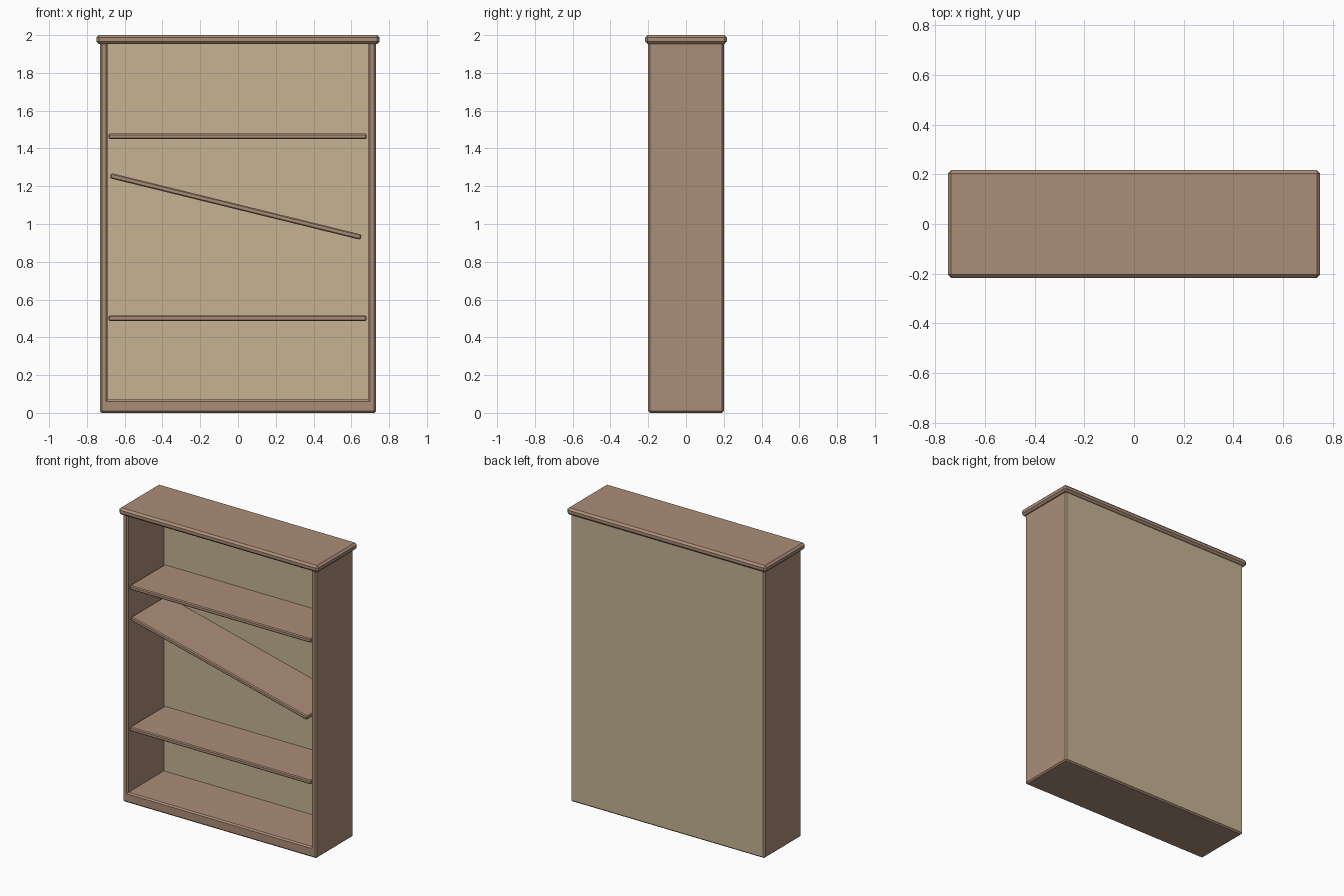
import bpy, bmesh, math
from mathutils import Matrix

if "Cube" in bpy.data.objects:
    bpy.data.objects.remove(bpy.data.objects["Cube"])


def material(name, color):
    m = bpy.data.materials.new(name)
    m.diffuse_color = (*color, 1)
    m.use_nodes = True
    m.node_tree.nodes["Principled BSDF"].inputs["Base Color"].default_value = m.diffuse_color
    return m


wood = material("brown_wood", (0.41, 0.27, 0.19))
backing = material("tan_backing", (0.56, 0.45, 0.29))


def finish(name, bm, mat):
    bmesh.ops.recalc_face_normals(bm, faces=bm.faces)
    mesh = bpy.data.meshes.new(name)
    bm.to_mesh(mesh)
    bm.free()
    mesh.materials.append(mat)
    ob = bpy.data.objects.new(name, mesh)
    bpy.context.collection.objects.link(ob)
    return ob


def board(name, size, center, mat, chamfer=0, tilt=0):
    bm = bmesh.new()
    bmesh.ops.create_cube(bm, size=1, matrix=Matrix.Diagonal((*size, 1)))
    if chamfer:
        bmesh.ops.bevel(bm, geom=bm.edges[:], offset=chamfer, segments=1,
                        affect='EDGES')
    ob = finish(name, bm, mat)
    ob.location = center
    ob.rotation_euler.y = tilt
    return ob


# Carcass: sides and base as one U profile, extruded through the depth
half = [(0.73, 1.965), (0.73, 0), (-0.73, 0), (-0.73, 1.965),
        (-0.69, 1.965), (-0.69, 0.07), (0.69, 0.07), (0.69, 1.965)]
bm = bmesh.new()
face = bm.faces.new([bm.verts.new((x, -0.2, z)) for x, z in half])
ext = bmesh.ops.extrude_face_region(bm, geom=[face], use_keep_orig=True)
new_verts = [g for g in ext["geom"] if isinstance(g, bmesh.types.BMVert)]
bmesh.ops.translate(bm, verts=new_verts, vec=(0, 0.399, 0))
bmesh.ops.recalc_face_normals(bm, faces=bm.faces)
# Chamfer outward edges, leaving the ends buried in the top board square
outer = [e for e in bm.edges if e.calc_face_angle_signed() > 0.1
         and not all(v.co.z > 1.96 for v in e.verts)]
bmesh.ops.bevel(bm, geom=outer, offset=0.009, segments=1, affect='EDGES')
finish("carcass", bm, wood)

# Overhanging top and thin back panel
board("top_board", (1.5, 0.434, 0.046), (0, 0, 1.977), wood, 0.013)
board("back_panel", (1.442, 0.01, 1.951), (0, 0.195, 0.9845), backing)

# Two level shelves and one that has slipped
shelf = (1.366, 0.38, 0.028)
for name, x, z, tilt in (("lower_shelf", -0.002, 0.501, 0),
                         ("upper_shelf", -0.002, 1.464, 0),
                         ("fallen_shelf", -0.012, 1.093, math.radians(13.8))):
    board(name, shelf, (x, 0, z), wood, 0.006, tilt)
